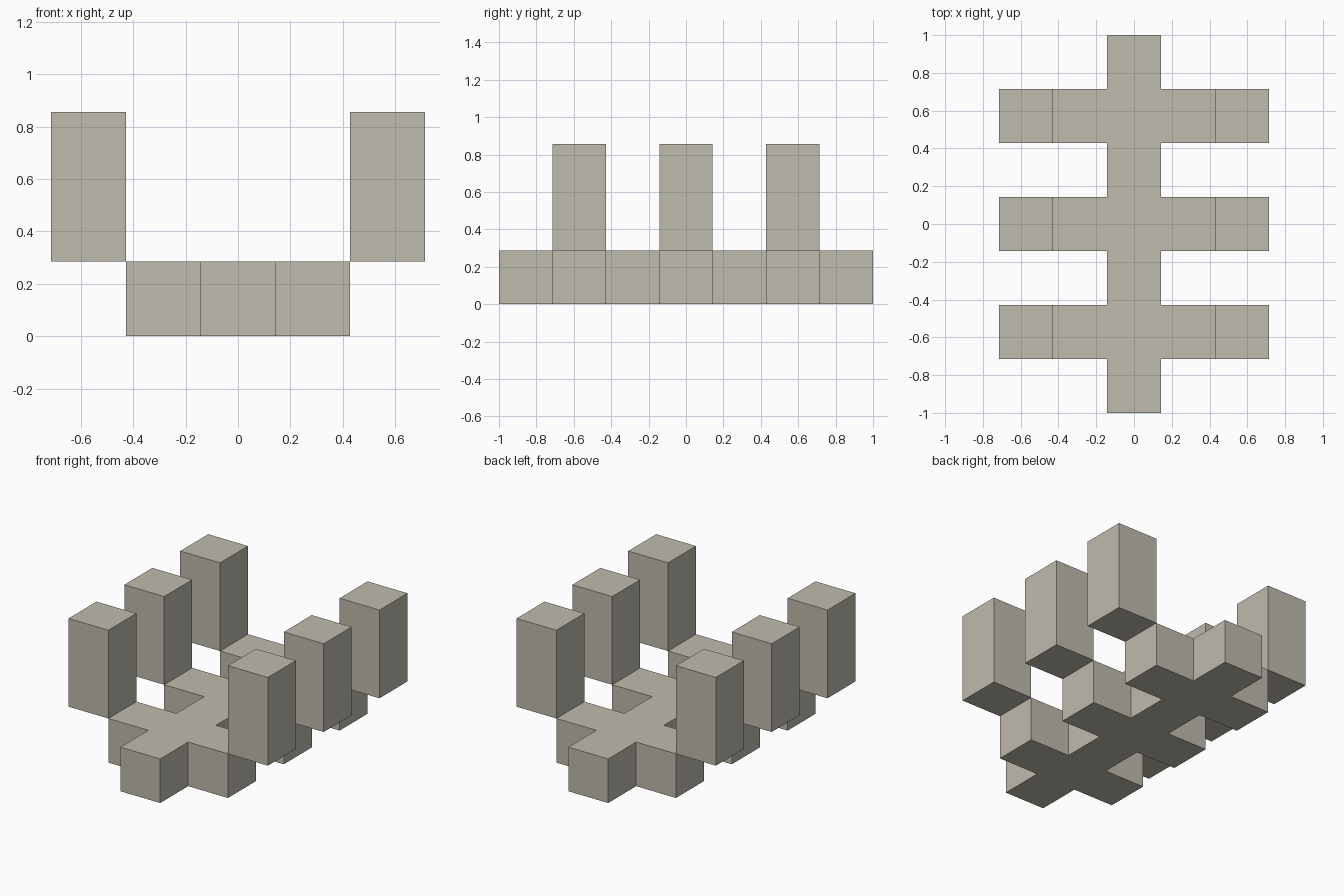
import bpy
import bmesh
from mathutils import Matrix, Vector

cube = bpy.data.objects.get("Cube")
if cube:
    bpy.data.objects.remove(cube, do_unlink=True)

U = 2 / 7                      # block size: the spine is seven blocks long
RIB_ROWS = (-2, 0, 2)          # rib centres along y, in blocks

stone = bpy.data.materials.new("warm_grey_stone")
stone.use_nodes = True
colour = (0.52, 0.495, 0.42, 1)
stone.diffuse_color = colour
stone.node_tree.nodes["Principled BSDF"].inputs["Base Color"].default_value = colour


def add_object(name, bm):
    bmesh.ops.recalc_face_normals(bm, faces=bm.faces)
    mesh = bpy.data.meshes.new(name)
    bm.to_mesh(mesh)
    bm.free()
    mesh.materials.append(stone)
    obj = bpy.data.objects.new(name, mesh)
    bpy.context.collection.objects.link(obj)
    return obj


# Base: a spine with three cross ribs, one outline extruded upward
side = [(0.5, -3.5)]
for row in RIB_ROWS:
    side += [(0.5, row - 0.5), (1.5, row - 0.5), (1.5, row + 0.5), (0.5, row + 0.5)]
side.append((0.5, 3.5))
outline = side + [(-x, y) for x, y in reversed(side)]

bm = bmesh.new()
face = bm.faces.new([bm.verts.new((x * U, y * U, 0)) for x, y in outline])
top = bmesh.ops.extrude_face_region(bm, geom=[face], use_keep_orig=True)
bmesh.ops.translate(bm, vec=(0, 0, U),
                    verts=[v for v in top["geom"] if isinstance(v, bmesh.types.BMVert)])
add_object("ribbed_base", bm)

# Posts: two blocks tall, touching the upper outer edge of each rib end
for label, sign in (("left", 1), ("right", -1)):
    for place, row in zip(("front", "middle", "back"), RIB_ROWS):
        bm = bmesh.new()
        centre = Vector((sign * 2 * U, row * U, 2 * U))
        bmesh.ops.create_cube(bm, size=U, matrix=Matrix.Translation(centre) @ Matrix.Diagonal((1, 1, 2, 1)))
        add_object(f"{place}_{label}_post", bm)
